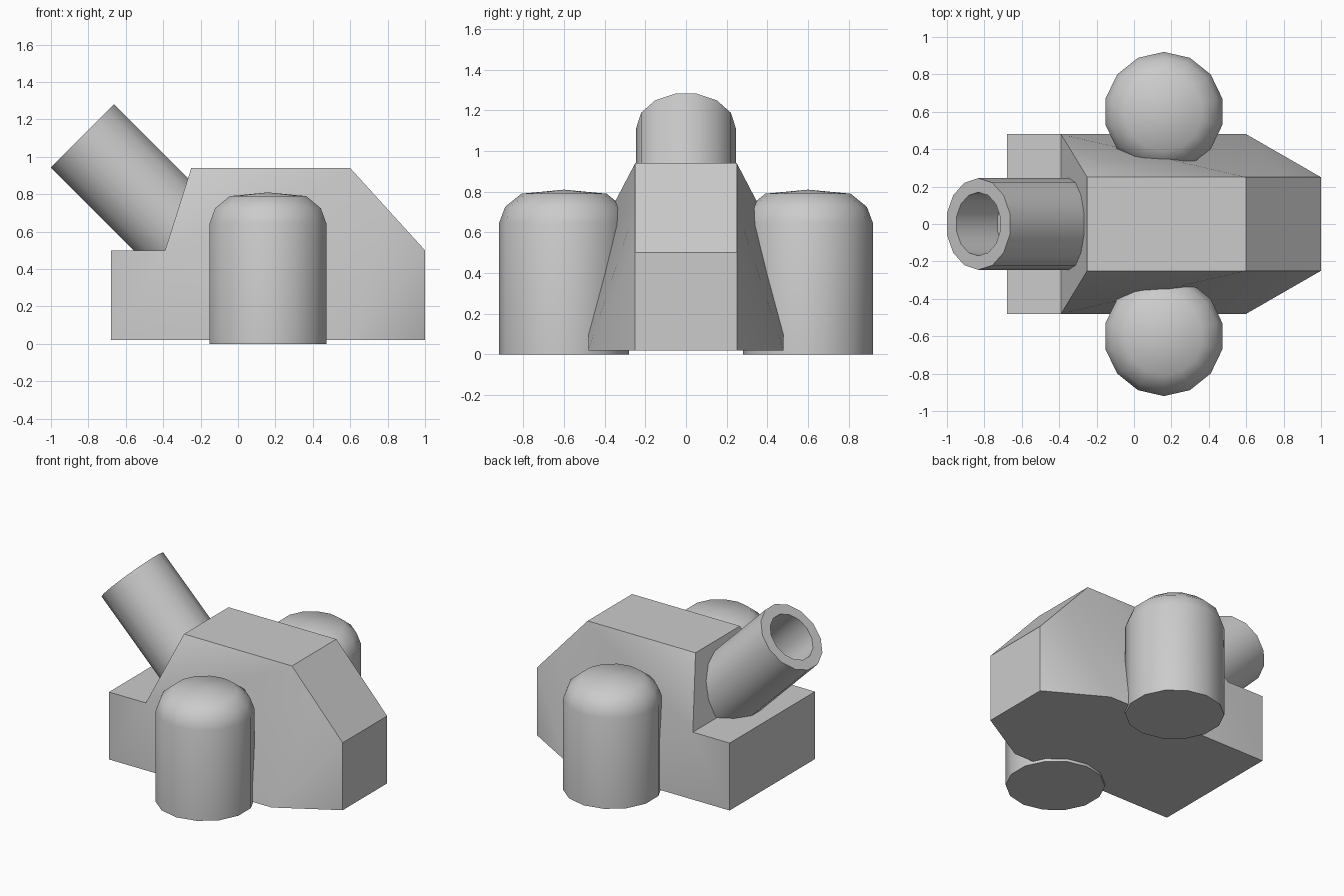
import bpy, bmesh, math
from mathutils import Matrix, Vector

if "Cube" in bpy.data.objects:
    bpy.data.objects.remove(bpy.data.objects["Cube"])

grey = bpy.data.materials.new("plain_grey")
grey.diffuse_color = (0.6, 0.6, 0.6, 1)
grey.use_nodes = True
grey.node_tree.nodes["Principled BSDF"].inputs["Base Color"].default_value = grey.diffuse_color


def add_part(name, bm, angle):
    bmesh.ops.remove_doubles(bm, verts=bm.verts, dist=1e-5)
    bmesh.ops.recalc_face_normals(bm, faces=bm.faces)
    mesh = bpy.data.meshes.new(name)
    bm.to_mesh(mesh)
    bm.free()
    mesh.materials.append(grey)
    ob = bpy.data.objects.new(name, mesh)
    bpy.context.collection.objects.link(ob)
    bpy.ops.object.select_all(action='DESELECT')
    ob.select_set(True)
    bpy.context.view_layer.objects.active = ob
    bpy.ops.object.shade_smooth_by_angle(angle=math.radians(angle))
    return ob


def lathe(name, profile, sides, start, matrix, angle):
    """Revolve (radius, height) points around z; radius 0 closes the end."""
    bm = bmesh.new()
    rings = []
    for r, h in profile:
        if r == 0:
            rings.append([bm.verts.new((0, 0, h))] * sides)
        else:
            turns = [start + math.tau * i / sides for i in range(sides)]
            rings.append([bm.verts.new((r * math.cos(a), r * math.sin(a), h)) for a in turns])
    for lo, hi in zip(rings, rings[1:]):
        for i in range(sides):
            j = (i + 1) % sides
            quad = list(dict.fromkeys((lo[i], lo[j], hi[j], hi[i])))
            bm.faces.new(quad)
    bm.transform(matrix)
    return add_part(name, bm, angle)


# Body: stepped hull with tapered sides, mirrored in y
side = dict(A=(-.68, .48, .02), B=(.6, .48, .02), C=(1, .25, .02), D=(1, .25, .5),
            M=(.8, .25, .72), E=(.6, .25, .94), F=(-.25, .25, .94),
            G=(-.39, .48, .5), H=(-.68, .48, .5))
bm = bmesh.new()
left = {k: bm.verts.new(p) for k, p in side.items()}
right = {k: bm.verts.new((p[0], -p[1], p[2])) for k, p in side.items()}
for half in (left, right):
    for face in ("ABGH", "BCD", "BDM", "BMG", "GME", "GEF"):
        bm.faces.new([half[k] for k in face])
loop = "ABCDMEFGH"
for a, b in zip(loop, loop[1:] + loop[0]):
    bm.faces.new((left[a], left[b], right[b], right[a]))
add_part("body", bm, 30)

# Domed side pods
pod = [(0, 0), (.32, 0), (.32, .645), (.29, .725), (.21, .79), (0, .81)]
for name, y in (("front_pod", -.6), ("back_pod", .6)):
    lathe(name, pod, 14, math.pi / 2, Matrix.Translation((.16, y, 0)), 40)

# Hollow barrel, tilted 45 degrees, lower end buried in the body
barrel = [(0, -.9), (.245, -.9), (.245, 0), (.17, 0), (.17, -.31), (0, -.31)]
tilt = Matrix.Translation((-.832, 0, 1.113)) @ Matrix.Rotation(math.radians(-45), 4, 'Y')
lathe("barrel", barrel, 14, math.pi / 14, tilt, 40)
